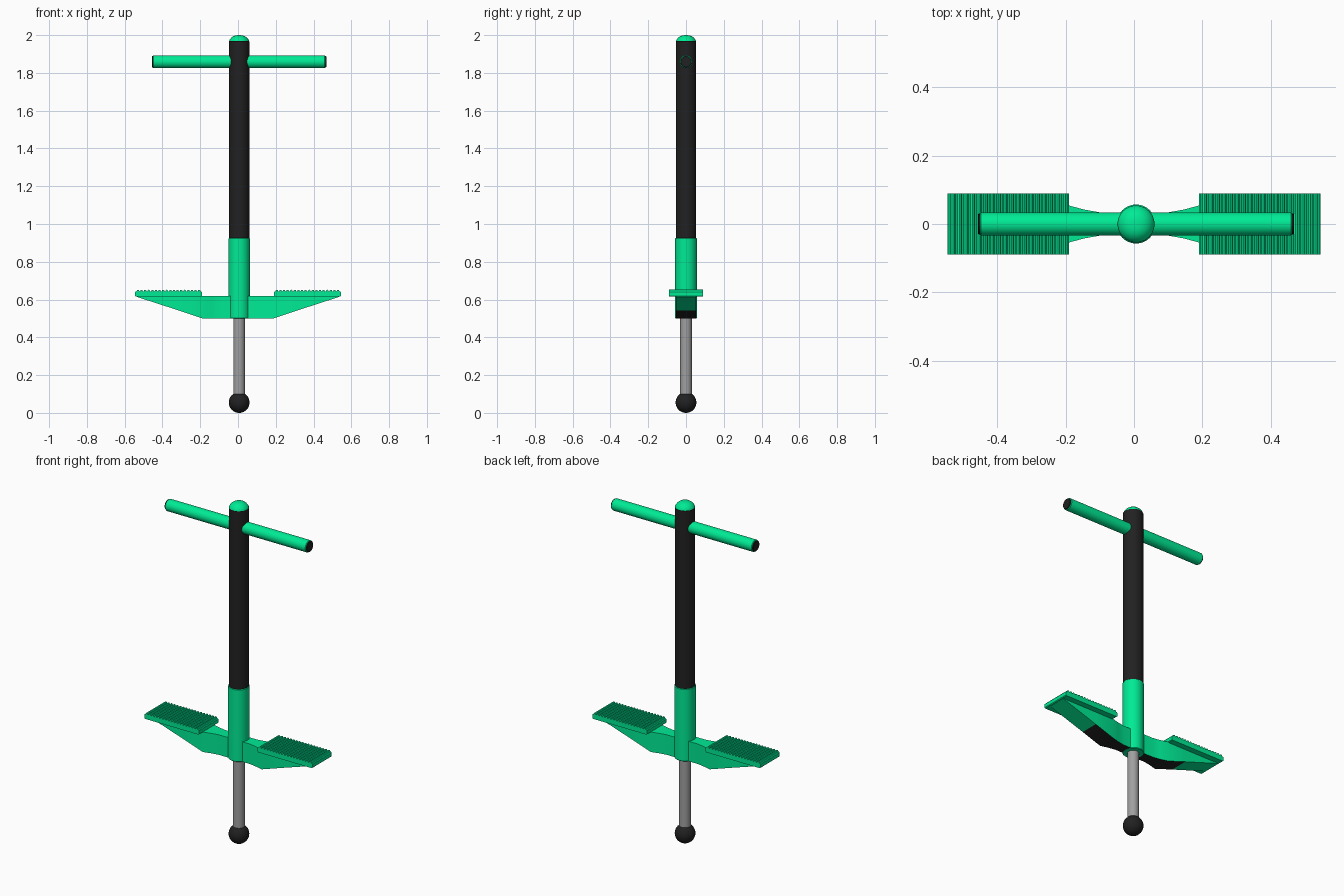
import bpy, bmesh, math
from mathutils import Matrix

if "Cube" in bpy.data.objects:
    bpy.data.objects.remove(bpy.data.objects["Cube"])

CX = 0.006  # pole axis


def material(name, rgb):
    m = bpy.data.materials.new(name)
    m.diffuse_color = (*rgb, 1)
    m.use_nodes = True
    m.node_tree.nodes["Principled BSDF"].inputs["Base Color"].default_value = m.diffuse_color
    return m


GREEN = material("green", (0.0, 0.83, 0.30))
BLACK = material("black", (0.015, 0.015, 0.015))
STEEL = material("steel", (0.35, 0.35, 0.35))


def finish(name, bm, mats, loc=(0, 0, 0), angle=35):
    bmesh.ops.recalc_face_normals(bm, faces=bm.faces)
    me = bpy.data.meshes.new(name)
    bm.to_mesh(me)
    bm.free()
    for m in mats:
        me.materials.append(m)
    ob = bpy.data.objects.new(name, me)
    ob.location = loc
    bpy.context.collection.objects.link(ob)
    bpy.ops.object.select_all(action='DESELECT')
    ob.select_set(True)
    bpy.context.view_layer.objects.active = ob
    bpy.ops.object.shade_smooth_by_angle(angle=math.radians(angle))
    return ob


def lathe(name, profile, mat, loc=(CX, 0, 0), along_x=False, n=40):
    """Revolve (radius, height) points; radius 0 closes to a pole."""
    bm = bmesh.new()
    vs = [bm.verts.new((r, 0, z)) for r, z in profile]
    es = [bm.edges.new(p) for p in zip(vs, vs[1:])]
    bmesh.ops.spin(bm, geom=vs + es, axis=(0, 0, 1), cent=(0, 0, 0),
                   steps=n, angle=math.tau, use_duplicate=False)
    bmesh.ops.remove_doubles(bm, verts=bm.verts, dist=1e-5)
    if along_x:
        bm.transform(Matrix.Rotation(math.pi / 2, 4, 'Y'))
    return finish(name, bm, [mat], loc)


def rod(name, r, z0, z1, mat, bevel=0.003, **kw):
    return lathe(name, [(0, z0), (r - bevel, z0), (r, z0 + bevel),
                        (r, z1 - bevel), (r - bevel, z1), (0, z1)], mat, **kw)


# Pole: rubber foot, steel plunger, sleeve, black tube, domed cap
ball = [(0.055 * math.sin(i * math.pi / 20), 0.055 - 0.055 * math.cos(i * math.pi / 20))
        for i in range(21)]
lathe("rubber_foot", ball, BLACK)
rod("plunger", 0.031, 0.06, 0.55, STEEL)
rod("lower_sleeve", 0.057, 0.50, 0.925, GREEN)
rod("main_tube", 0.054, 0.90, 1.97, BLACK)
lathe("top_cap", [(0, 1.95), (0.0535, 1.95), (0.0535, 1.967), (0.05, 1.976), (0.042, 1.986),
                  (0.03, 1.995), (0.015, 1.999), (0, 2.0)], GREEN)

# Handlebar with black end plugs
rod("handlebar", 0.034, -0.456, 0.456, GREEN, loc=(CX, 0, 1.859), along_x=True)
for s, side in ((-1, "left"), (1, "right")):
    rod(f"{side}_handle_plug", 0.03, -0.012, 0.012, BLACK, bevel=0.002,
        loc=(CX + s * 0.45, 0, 1.859), along_x=True)

# Footrest brackets: (x, half width, bottom z)
STATIONS = [(0.0, 0.034, 0.501), (0.10, 0.034, 0.501), (0.145, 0.042, 0.501),
            (0.19, 0.054, 0.501), (0.31, 0.054, 0.541), (0.535, 0.054, 0.614)]


def bracket(name, s):
    bm = bmesh.new()
    rings = [[bm.verts.new((s * x, y, z)) for y, z in
              ((-w, zb), (w, zb), (w, 0.618), (-w, 0.618))] for x, w, zb in STATIONS]
    for i, (a, b) in enumerate(zip(rings, rings[1:])):
        for k in range(4):
            f = bm.faces.new((a[k], a[(k + 1) % 4], b[(k + 1) % 4], b[k]))
            f.material_index = int(k == 0 and i < 4)
    bm.faces.new(rings[0])
    bm.faces.new(rings[-1])
    finish(name, bm, [GREEN, BLACK])


# Ribbed foot pedals: extruded side profile
def pedal(name, s):
    x0, x1, n = 0.19, 0.545, 18
    zb, zt, h = 0.615, 0.643, 0.009
    p = (x1 - x0 - 0.012) / n
    pts = [(x1 - 0.004, zb), (x0 + 0.004, zb), (x0, zb + 0.004), (x0, zt - 0.004), (x0 + 0.004, zt)]
    for i in range(n):
        a = x0 + 0.006 + i * p
        pts += [(a + p * 0.12, zt), (a + p * 0.25, zt + h * 0.8), (a + p * 0.5, zt + h),
                (a + p * 0.75, zt + h * 0.8), (a + p * 0.88, zt)]
    pts += [(x1 - 0.004, zt), (x1, zt - 0.004), (x1, zb + 0.004)]
    bm = bmesh.new()
    face = bm.faces.new([bm.verts.new((s * x, -0.089, z)) for x, z in pts])
    ext = bmesh.ops.extrude_face_region(bm, geom=[face])
    bmesh.ops.translate(bm, vec=(0, 0.178, 0),
                        verts=[g for g in ext["geom"] if isinstance(g, bmesh.types.BMVert)])
    finish(name, bm, [GREEN])


for s, side in ((-1, "left"), (1, "right")):
    bracket(f"{side}_bracket", s)
    pedal(f"{side}_pedal", s)
